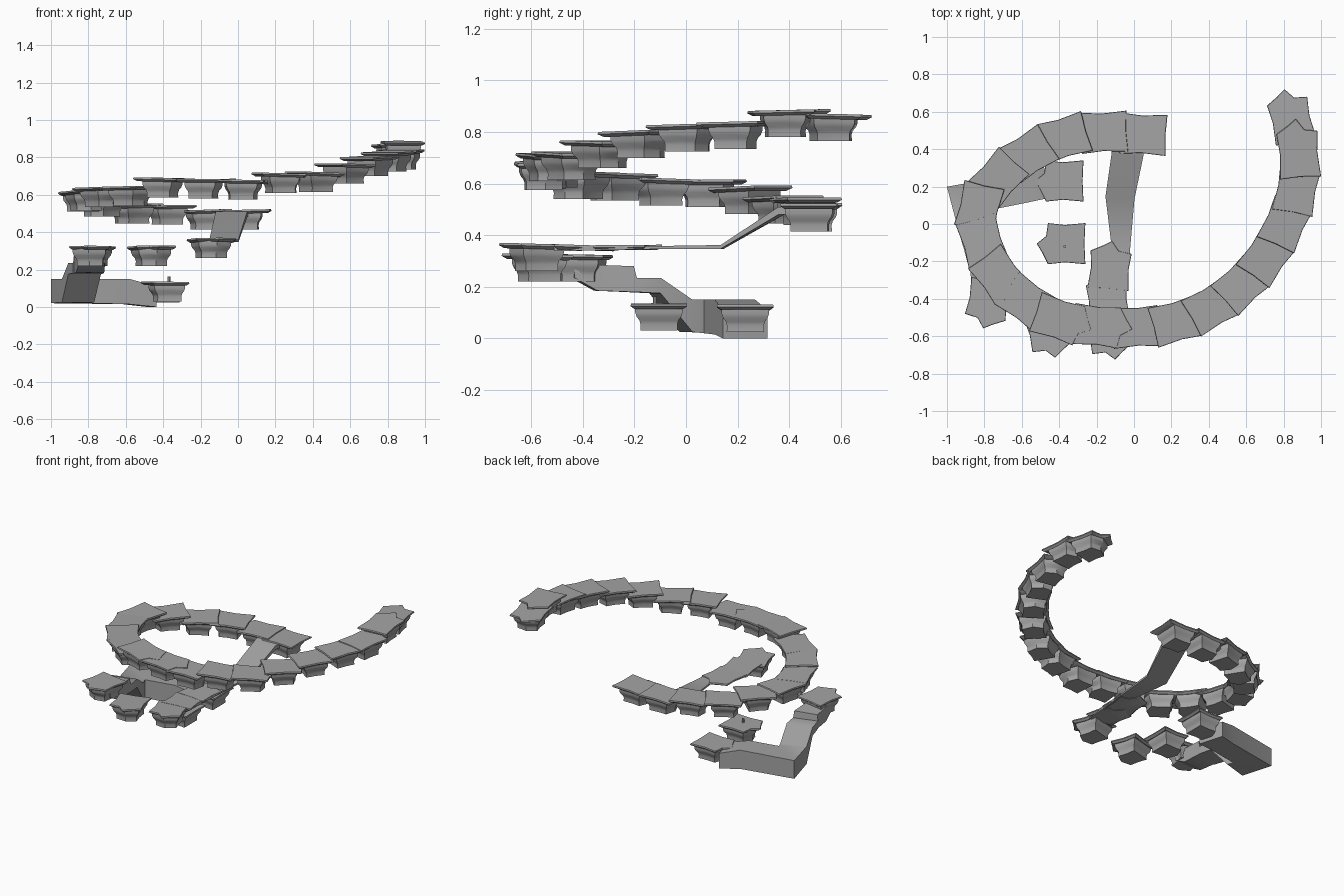
import bpy, bmesh, math, random
from mathutils import Vector

random.seed(4)
cube = bpy.data.objects.get("Cube")
if cube:
    bpy.data.objects.remove(cube, do_unlink=True)

stone = bpy.data.materials.new("grey_stone")
stone.use_nodes = True
GREY = (0.37, 0.37, 0.37, 1)
stone.diffuse_color = GREY
stone.node_tree.nodes["Principled BSDF"].inputs["Base Color"].default_value = GREY


def loft(name, rings):
    """Solid skinned through equal-length point rings."""
    bm = bmesh.new()
    loops = [[bm.verts.new(p) for p in ring] for ring in rings]
    n = len(loops[0])
    for a, b in zip(loops, loops[1:]):
        for i in range(n):
            j = (i + 1) % n
            bm.faces.new((a[i], a[j], b[j], b[i]))
    bm.faces.new(loops[0])
    bm.faces.new(loops[-1])
    bmesh.ops.recalc_face_normals(bm, faces=bm.faces)
    mesh = bpy.data.meshes.new(name)
    bm.to_mesh(mesh)
    bm.free()
    mesh.materials.append(stone)
    ob = bpy.data.objects.new(name, mesh)
    bpy.context.collection.objects.link(ob)
    bpy.ops.object.select_all(action='DESELECT')
    ob.select_set(True)
    bpy.context.view_layer.objects.active = ob
    bpy.ops.object.shade_smooth_by_angle(angle=math.radians(35))


# Arrow-shaped slab outline (x across, y along the path)
SLAB = [(-.11, -.11), (.0, -.105), (.11, -.11), (.1, .0), (.11, .09),
        (.04, .1), (.0, .15), (-.05, .12), (-.11, .09), (-.1, .0)]
# Blocky support outline
BLOCK = [(-.085, -.08), (.085, -.08), (.08, .0), (.085, .07),
         (.0, .1), (-.08, .07), (-.075, .0)]


def platform(name, x, y, z, heading, body=True, length=1.0):
    c, s = math.cos(heading), math.sin(heading)
    droop = random.uniform(-.04, .04)

    def ring(outline, scale, stretch, dz, tilt=0):
        pts = []
        for u, v in outline:
            u, v = u * scale, v * scale * stretch
            pts.append((x + u * s + v * c, y - u * c + v * s, z + dz + tilt * v))
        return pts

    loft(name + "_slab", [ring(SLAB, k, length, d, droop) for k, d in
                          ((.98, 0), (1, -.009), (.86, -.02))])
    if body:
        loft(name + "_support", [ring(BLOCK, k, 1, d) for k, d in
                                 ((1.08, -.012), (1.08, -.035), (1.02, -.05),
                                  (.89, -.065), (.84, -.08), (.85, -.105))])


def ribbon(name, stations):
    """Rectangular beam through (x, y, top, width, depth) stations."""
    pts = [Vector(st[:2]) for st in stations]
    rings = []
    for i, (x, y, top, w, depth) in enumerate(stations):
        d_in = (pts[i] - pts[i - 1]) if i else pts[1] - pts[0]
        d_out = (pts[i + 1] - pts[i]) if i + 1 < len(pts) else d_in
        d_in, d_out = d_in.normalized(), d_out.normalized()
        mid = (d_in + d_out).normalized()
        half = w / 2 / max(mid.dot(d_in), .6)
        px, py = -mid.y * half, mid.x * half
        rings.append([(x + px, y + py, top), (x - px, y - py, top),
                      (x - px, y - py, top - depth), (x + px, y + py, top - depth)])
    loft(name, rings)


# Rising ring of overlapping platforms
PATH = [(.04, .48, .52), (-.17, .49, .52), (-.38, .46, .545), (-.57, .37, .55),
        (-.73, .24, .588), (-.83, .08, .615), (-.81, -.1, .62), (-.72, -.28, .64),
        (-.57, -.42, .645), (-.4, -.51, .69), (-.19, -.545, .685), (.02, -.55, .68),
        (.23, -.52, .715), (.42, -.44, .72), (.58, -.32, .765), (.71, -.17, .805),
        (.81, .01, .83), (.87, .19, .84), (.88, .38, .885), (.84, .56, .87)]
for i, (x, y, z) in enumerate(PATH):
    a, b = PATH[max(i - 1, 0)], PATH[min(i + 1, len(PATH) - 1)]
    heading = math.atan2(b[1] - a[1], b[0] - a[0])
    platform(f"ring_platform_{i + 1}", x, y, z, heading,
             length=1.22 if i + 1 < len(PATH) else 1.1)

# Lower stepping platforms
LOWER = [("start_platform", -.38, .23, .13, 180), ("post_platform", -.37, -.105, .135, 180),
         ("corner_platform", -.78, -.41, .325, 260), ("middle_platform", -.46, -.57, .325, 285),
         ("front_platform", -.14, -.58, .366, 285)]
for name, x, y, z, deg in LOWER:
    platform(name, x, y, z, math.radians(deg))

# Thin walkway slabs leading to the bridge
for i, (x, y, deg) in enumerate(((-.14, -.41, 95), (-.13, -.24, 85))):
    platform(f"walkway_{i + 1}", x, y, .362, math.radians(deg), body=False)

# Bridge ramp up to the ring
ribbon("bridge_ramp", [(-.13, -.5, .358, .16, .02), (-.07, -.12, .358, .1, .012),
                       (-.075, .14, .362, .155, .015), (-.035, .37, .51, .17, .03),
                       (-.03, .42, .51, .17, .03)])

# Heavy beam turning the corner and climbing
ribbon("corner_beam", [(-.46, .23, .11, .18, .11), (-.6, .19, .15, .16, .135),
                       (-.895, .135, .15, .165, .13), (-.855, .0, .15, .18, .125),
                       (-.82, -.12, .235, .18, .06), (-.8, -.215, .235, .17, .055),
                       (-.798, -.22, .28, .16, .1), (-.79, -.35, .285, .15, .1),
                       (-.78, -.44, .305, .14, .07)])

# Small post standing on its platform
bpy.ops.mesh.primitive_cylinder_add(vertices=8, radius=.008, depth=.04,
                                    location=(-.37, -.12, .143))
post = bpy.context.object
post.name = "small_post"
post.data.materials.append(stone)
